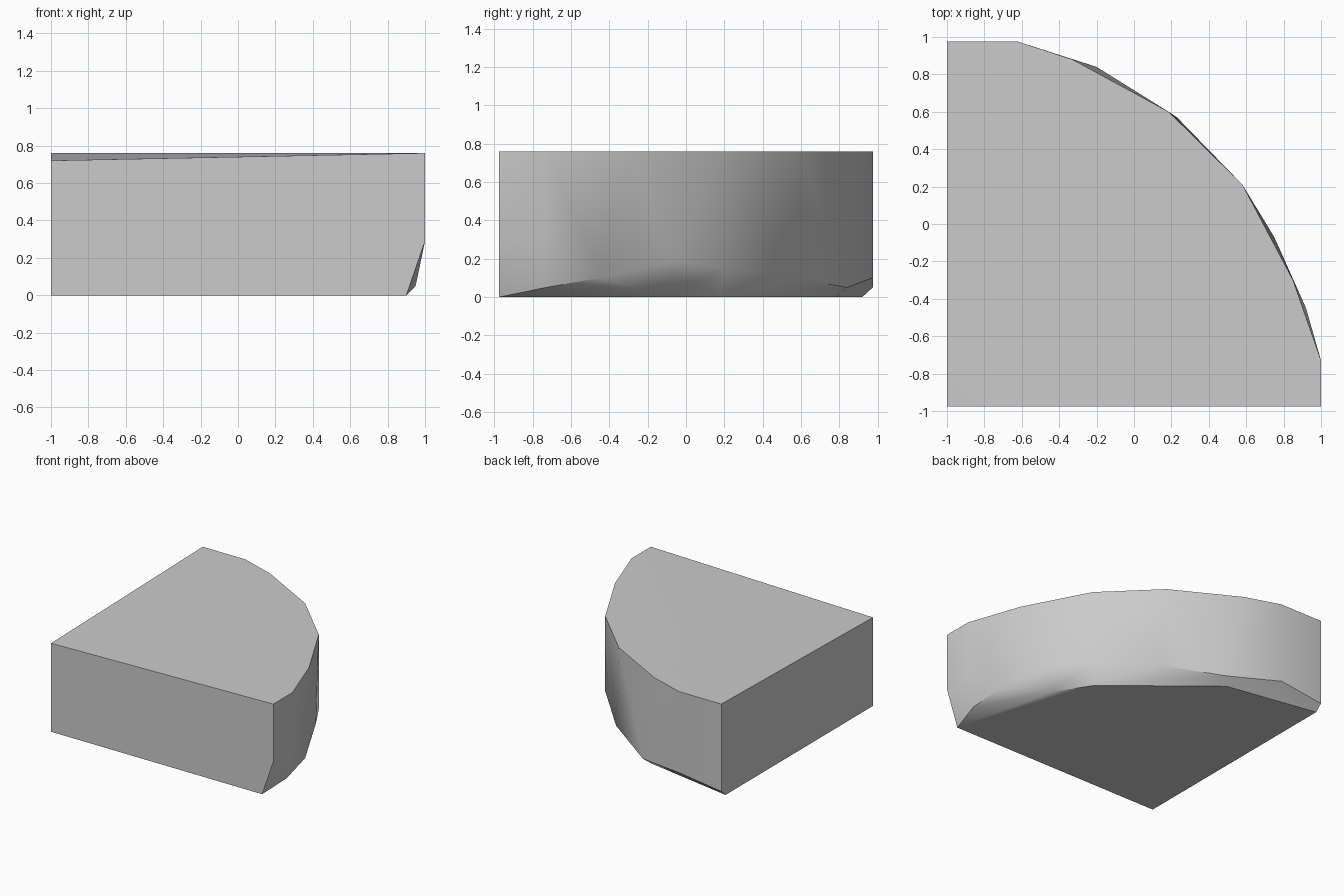
import bpy, bmesh, math

cube = bpy.data.objects.get("Cube")
if cube:
    bpy.data.objects.remove(cube, do_unlink=True)

H = 0.76       # block height
F = -0.975     # front plane
B = 0.975      # back plane

# Plain grey material
grey = bpy.data.materials.new("light_grey")
grey.use_nodes = True
colour = (0.6, 0.6, 0.6, 1)
grey.diffuse_color = colour
grey.node_tree.nodes["Principled BSDF"].inputs["Base Color"].default_value = colour

# Faceted arc of the top rim, from the back corner round to the front
rim = [(-1, B), (-.62, B), (-.33, .88), (.185, .6), (.58, .21),
       (.85, -.3), (1, -.73), (1, F)]
# Worn lower edge of the curved wall
worn = [(-1, B, .05), (-.62, B, .1), (-.2, .84, .05), (.07, .67, .1),
        (.23, .57, .1), (.58, .21, .15), (.75, -.07, .19), (.85, -.3, .14),
        (.92, -.45, .1), (.95, -.73, .05), (1, -.73, .29), (1, F, .29)]
# Outline of the underside
base = [(-1, F), (-1, .92), (-.24, .785), (.52, .166), (.7, -.11), (.9, F)]
# Square corner of the top, slightly sunken
sunken_corner = [(-1, F, .72)]

points = [(x, y, H) for x, y in rim] + worn + [(x, y, 0) for x, y in base] + sunken_corner

# Wrap the outlines into one closed wedge
bm = bmesh.new()
for p in points:
    bm.verts.new(p)
hull = bmesh.ops.convex_hull(bm, input=bm.verts[:])
spare = [v for v in bm.verts if not v.link_faces]
bmesh.ops.delete(bm, geom=spare, context='VERTS')
bmesh.ops.dissolve_limit(bm, angle_limit=math.radians(0.3),
                         verts=bm.verts[:], edges=bm.edges[:])
bmesh.ops.recalc_face_normals(bm, faces=bm.faces[:])

mesh = bpy.data.meshes.new("quarter_round_block")
bm.to_mesh(mesh)
bm.free()
mesh.materials.append(grey)
block = bpy.data.objects.new("quarter_round_block", mesh)
bpy.context.collection.objects.link(block)

# Smooth the curved wall, keep the block edges crisp
bpy.ops.object.select_all(action='DESELECT')
block.select_set(True)
bpy.context.view_layer.objects.active = block
bpy.ops.object.shade_smooth_by_angle(angle=math.radians(35))
